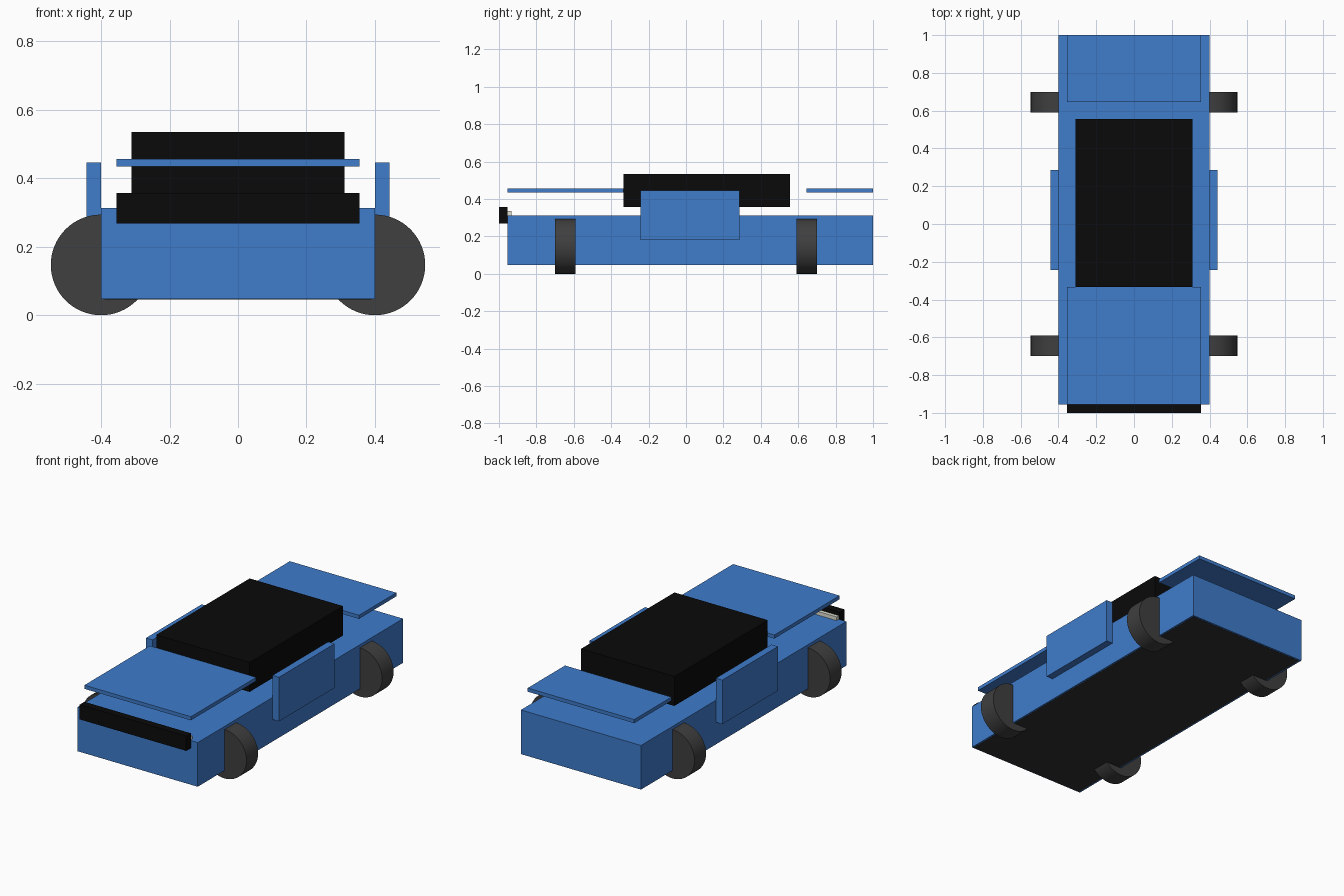
import bpy
import math

if "Cube" in bpy.data.objects:
    bpy.data.objects.remove(bpy.data.objects["Cube"])


def material(name, r, g, b):
    m = bpy.data.materials.new(name)
    m.diffuse_color = (r, g, b, 1)
    m.use_nodes = True
    m.node_tree.nodes["Principled BSDF"].inputs["Base Color"].default_value = m.diffuse_color
    return m


BLUE = material("blue_paint", 0.05, 0.2, 0.6)
BLACK = material("black", 0.003, 0.003, 0.003)
DARK = material("dark_rubber", 0.05, 0.05, 0.05)
UNDER = material("underside_dark", 0.03, 0.03, 0.03)
LAMP = material("lamp_glass", 0.75, 0.75, 0.65)


def box(name, x, y, z, mat):
    """Box from (min, max) ranges along each axis."""
    bpy.ops.mesh.primitive_cube_add(size=1, location=[(a + b) / 2 for a, b in (x, y, z)])
    ob = bpy.context.object
    ob.name = name
    ob.scale = [b - a for a, b in (x, y, z)]
    bpy.ops.object.transform_apply(location=False, rotation=False, scale=True)
    ob.data.materials.append(mat)
    return ob


# Main body and floor plate
box("body", (-0.4, 0.4), (-0.955, 1.0), (0.047, 0.313), BLUE)
box("chassis", (-0.39, 0.39), (-0.95, 0.99), (0.046, 0.09), UNDER)

# Cabin, raised bonnet and boot lid
box("cabin", (-0.311, 0.311), (-0.334, 0.555), (0.357, 0.535), BLACK)
box("bonnet", (-0.355, 0.355), (-0.955, -0.334), (0.435, 0.457), BLUE)
box("boot_lid", (-0.355, 0.355), (0.645, 1.0), (0.435, 0.457), BLUE)

# Front bumper
box("bumper", (-0.355, 0.355), (-1.0, -0.955), (0.268, 0.357), BLACK)

for side, s in (("left", -1), ("right", 1)):
    # Doors and lamps on both sides
    box(side + "_door", sorted((s * 0.4, s * 0.443)), (-0.243, 0.287), (0.18, 0.446), BLUE)
    box(side + "_lamp", sorted((s * 0.175, s * 0.35)), (-0.978, -0.934), (0.291, 0.335), LAMP)

    # Wheels, with their axis along the length of the car
    for end, y in (("front", -0.645), ("rear", 0.645)):
        bpy.ops.mesh.primitive_cylinder_add(
            vertices=64, radius=0.147, depth=0.11,
            location=(s * 0.4, y, 0.147), rotation=(math.pi / 2, 0, 0))
        wheel = bpy.context.object
        wheel.name = f"{end}_{side}_wheel"
        wheel.data.materials.append(DARK)
        bpy.ops.object.shade_smooth_by_angle()
